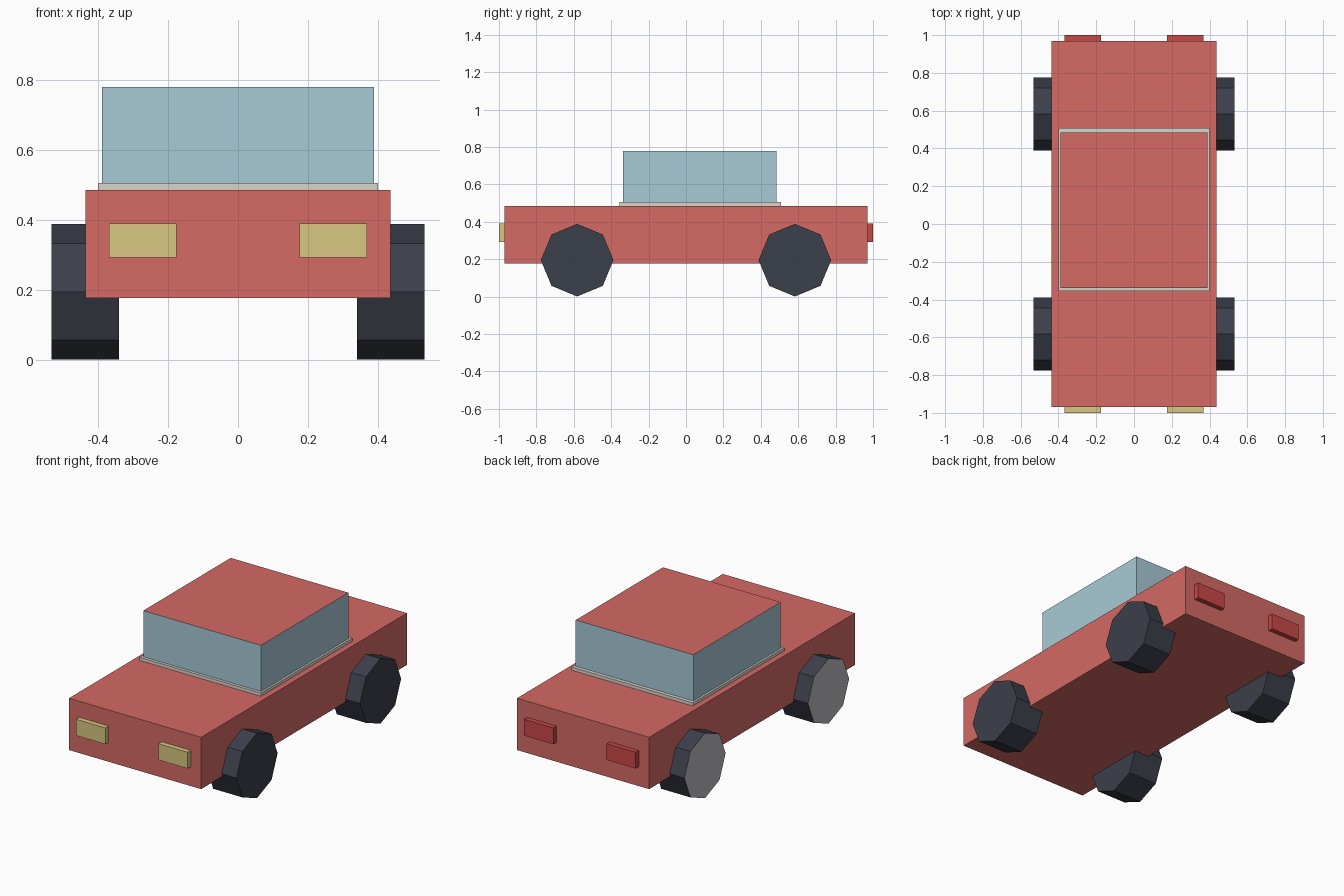
import bpy, bmesh
from math import radians
from mathutils import Matrix

if "Cube" in bpy.data.objects:
    bpy.data.objects.remove(bpy.data.objects["Cube"])


def mat(name, rgb):
    m = bpy.data.materials.new(name)
    m.diffuse_color = (*rgb, 1)
    m.use_nodes = True
    m.node_tree.nodes["Principled BSDF"].inputs["Base Color"].default_value = m.diffuse_color
    return m


RED = mat("red_paint", (0.66, 0.144, 0.13))
GLASS = mat("window_glass", (0.39, 0.59, 0.67))
TRIM = mat("trim", (0.69, 0.66, 0.6))
RUBBER = mat("rubber", (0.044, 0.05, 0.069))
HUB = mat("hub_grey", (0.5, 0.5, 0.54))
YELLOW = mat("headlight_yellow", (0.69, 0.57, 0.22))
TAIL = mat("taillight_red", (0.58, 0.065, 0.061))


def finish(name, bm, mats):
    me = bpy.data.meshes.new(name)
    bm.to_mesh(me)
    bm.free()
    for m in mats:
        me.materials.append(m)
    ob = bpy.data.objects.new(name, me)
    bpy.context.collection.objects.link(ob)
    return ob


def box(name, x, y, z, m, cap=None):
    """Box from (min, max) ranges; cap is an optional material for the top face."""
    bm = bmesh.new()
    bmesh.ops.create_cube(bm, size=1)
    size = [b - a for a, b in (x, y, z)]
    mid = [(a + b) / 2 for a, b in (x, y, z)]
    bmesh.ops.transform(bm, verts=bm.verts,
                        matrix=Matrix.Translation(mid) @ Matrix.Diagonal((*size, 1)))
    bm.normal_update()
    if cap:
        for f in bm.faces:
            f.material_index = int(f.normal.z > 0.9)
    return finish(name, bm, [m, cap] if cap else [m])


def wheel(name, x, y):
    """Eight-sided wheel along x, with a grey disc on its -x end."""
    bm = bmesh.new()
    bmesh.ops.create_cone(bm, cap_ends=True, segments=8, radius1=0.194,
                          radius2=0.194, depth=0.193)
    bmesh.ops.transform(bm, verts=bm.verts,
                        matrix=Matrix.Translation((x, y, 0.195)) @ Matrix.Rotation(radians(90), 4, 'Y'))
    bm.normal_update()
    for f in bm.faces:
        f.material_index = int(f.normal.x < -0.9)
    return finish(name, bm, [RUBBER, HUB])


# Body, window trim and cabin with a painted roof
box("body", (-0.436, 0.436), (-0.97, 0.97), (0.177, 0.486), RED)
box("window_trim", (-0.4, 0.4), (-0.355, 0.507), (0.48, 0.505), TRIM)
box("cabin", (-0.388, 0.388), (-0.338, 0.485), (0.5, 0.78), GLASS, RED)

# Wheels and lights on each side
for side, s in (("left", -1), ("right", 1)):
    for end, y in (("front", -0.582), ("back", 0.582)):
        wheel(f"{end}_{side}_wheel", s * 0.4365, y)
    xr = sorted((s * 0.175, s * 0.368))
    box(f"{side}_headlight", xr, (-1.0, -0.96), (0.293, 0.39), YELLOW)
    box(f"{side}_taillight", xr, (0.96, 1.0), (0.293, 0.39), TAIL)
